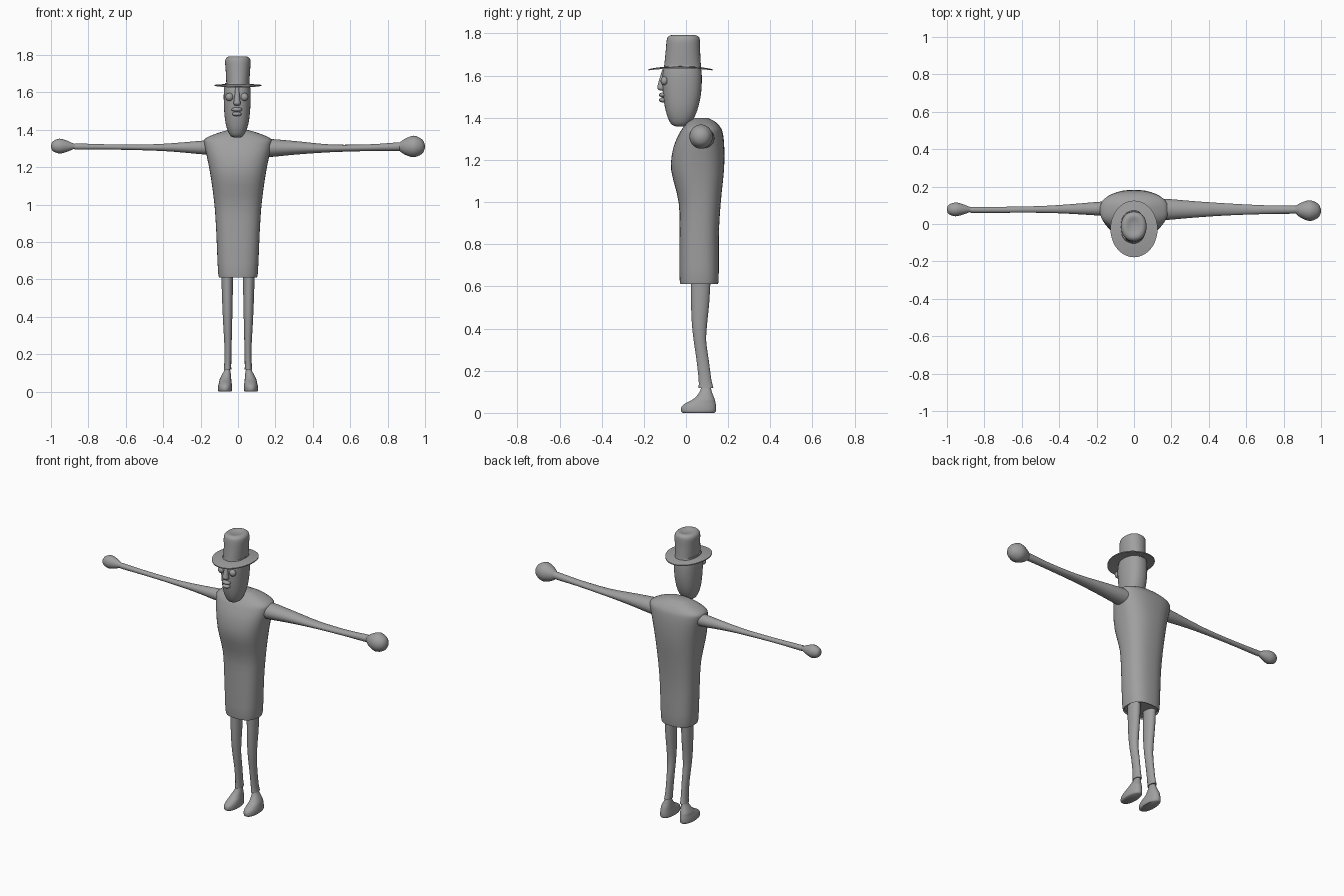
import bpy, bmesh, math
from mathutils import Vector

grey = bpy.data.materials.new("plain grey")
grey.diffuse_color = (0.35, 0.35, 0.35, 1)


def finish(bm, name, angle=50):
    bmesh.ops.recalc_face_normals(bm, faces=bm.faces)
    me = bpy.data.meshes.new(name)
    bm.to_mesh(me)
    bm.free()
    ob = bpy.data.objects.new(name, me)
    bpy.context.collection.objects.link(ob)
    me.materials.append(grey)
    bpy.ops.object.select_all(action='DESELECT')
    ob.select_set(True)
    bpy.context.view_layer.objects.active = ob
    bpy.ops.object.shade_smooth_by_angle(angle=math.radians(angle))
    return ob


def smooth_stations(st, steps):
    """Catmull-Rom between the given cross-sections."""
    out = []
    for i in range(len(st) - 1):
        p = [st[max(i - 1, 0)], st[i], st[i + 1], st[min(i + 2, len(st) - 1)]]
        for k in range(steps):
            t = k / steps
            out.append([0.5 * (2 * b + (c - a) * t + (2 * a - 5 * b + 4 * c - d) * t * t
                               + (3 * b - a - 3 * c + d) * t ** 3)
                        for a, b, c, d in zip(*p)])
    return out + [list(st[-1])]


def loft(name, stations, axis='z', power=2.0, n=32, steps=3, sag=None):
    """Each station: position, lo/hi on first cross axis, lo/hi on second."""
    bm = bmesh.new()
    rings = []
    for t, a0, a1, b0, b1 in smooth_stations(stations, steps):
        ring = []
        for k in range(n):
            ang = 2 * math.pi * k / n
            c, s = math.cos(ang), math.sin(ang)
            c = math.copysign(abs(c) ** (2 / power), c)
            s = math.copysign(abs(s) ** (2 / power), s)
            a = (a0 + a1) / 2 + (a1 - a0) / 2 * c
            b = (b0 + b1) / 2 + (b1 - b0) / 2 * s
            co = Vector((a, b, t)) if axis == 'z' else Vector((t, a, b))
            if sag:
                co.z += sag(co)
            ring.append(bm.verts.new(co))
        rings.append(ring)
    for r, q in zip(rings, rings[1:]):
        for k in range(n):
            j = (k + 1) % n
            bm.faces.new((r[k], r[j], q[j], q[k]))
    bm.faces.new(rings[0])
    bm.faces.new(rings[-1])
    return finish(bm, name)


def blob(name, loc, size, seg=20):
    bm = bmesh.new()
    bmesh.ops.create_uvsphere(bm, u_segments=seg, v_segments=seg // 2 + 2, radius=1)
    for v in bm.verts:
        v.co = Vector([c * s + l for c, s, l in zip(v.co, size, loc)])
    return finish(bm, name, 80)


# long coat with sloping shoulders
loft("coat", [
    (0.620, -.095, .095, -.02, .145), (0.630, -.106, .106, -.030, .155),
    (0.85, -.116, .116, -.031, .156), (1.00, -.126, .126, -.035, .165),
    (1.15, -.146, .146, -.070, .180), (1.25, -.165, .165, -.062, .182),
    (1.32, -.180, .180, -.035, .176), (1.352, -.176, .176, -.015, .165),
    (1.38, -.115, .115, .010, .140), (1.398, -.055, .055, .040, .105)],
    power=2.5, n=40)

# head
loft("head", [
    (1.358, -.020, .008, -.045, -.015), (1.368, -.040, .028, -.068, .012),
    (1.40, -.057, .046, -.086, .038), (1.45, -.069, .059, -.100, .058),
    (1.52, -.075, .066, -.110, .072), (1.60, -.076, .068, -.112, .075),
    (1.65, -.070, .062, -.100, .068)], power=2.3)

# hat crown and thin curved brim
loft("hat_crown", [
    (1.630, -.062, .060, -.106, .074), (1.66, -.063, .061, -.102, .070),
    (1.72, -.066, .065, -.096, .067), (1.765, -.069, .067, -.092, .066),
    (1.784, -.062, .060, -.085, .060), (1.792, -.045, .043, -.066, .042),
    (1.785, -.020, .018, -.035, .015)], power=2.2)
loft("hat_brim", [
    (1.636, -.05, .05, -.085, .045), (1.636, -.09, .09, -.135, .080),
    (1.634, -.126, .126, -.178, .125), (1.640, -.126, .126, -.178, .125),
    (1.643, -.09, .09, -.135, .080), (1.645, -.05, .05, -.085, .045)],
    n=40, steps=1, sag=lambda c: -.009 * ((c.y + .027) / .15) ** 2)

# face: eyes, nose and lips
for side, s in (("left", -1), ("right", 1)):
    blob(side + "_eye", (-.006 + s * .040, -.102, 1.575), (.021, .018, .021))
loft("nose", [
    (1.530, -.018, .008, -.126, -.09), (1.540, -.024, .014, -.136, -.09),
    (1.56, -.021, .011, -.133, -.09), (1.60, -.016, .007, -.121, -.09),
    (1.63, -.015, .006, -.112, -.09)], power=2.6, n=16)
for name, z, w in (("upper_lip", 1.508, .029), ("lower_lip", 1.484, .025)):
    blob(name, (-.006, -.108, z), (w, .020, .012), 16)

# arms, each slightly different in thickness, with rounded hands
loft("left_arm", [
    (-.868, .060, .092, 1.294, 1.327), (-.86, .059, .092, 1.293, 1.327),
    (-.70, .060, .092, 1.294, 1.322), (-.50, .060, .096, 1.290, 1.321),
    (-.35, .055, .105, 1.283, 1.328), (-.18, .045, .119, 1.268, 1.342),
    (-.10, .045, .119, 1.268, 1.342)], axis='x', n=24)
loft("right_arm", [
    (.10, .020, .135, 1.252, 1.352), (.18, .022, .134, 1.255, 1.350),
    (.32, .034, .122, 1.268, 1.338), (.50, .046, .110, 1.280, 1.321),
    (.70, .053, .100, 1.286, 1.322), (.85, .055, .099, 1.287, 1.332),
    (.860, .056, .098, 1.288, 1.331)], axis='x', n=24)
loft("left_hand", [
    (-.999, .070, .085, 1.304, 1.320), (-.990, .052, .103, 1.286, 1.338),
    (-.955, .041, .115, 1.273, 1.352), (-.915, .050, .106, 1.282, 1.342),
    (-.875, .064, .090, 1.298, 1.324), (-.855, .066, .086, 1.301, 1.320)],
    axis='x', n=24)
loft("right_hand", [
    (.845, .060, .094, 1.294, 1.326), (.862, .057, .096, 1.288, 1.330),
    (.890, .035, .112, 1.268, 1.350), (.940, .016, .127, 1.253, 1.368),
    (.985, .034, .108, 1.272, 1.348), (.999, .061, .080, 1.300, 1.320)],
    axis='x', n=24)


def flip(a, b, s):
    return (a, b) if s > 0 else (-b, -a)


# trouser legs and shoes
LEG = [(.118, .036, .076, .060, .130), (.16, .036, .073, .060, .120),
       (.25, .034, .073, .050, .108), (.34, .032, .078, .037, .096),
       (.42, .030, .082, .028, .100), (.52, .028, .086, .024, .110),
       (.66, .026, .090, .022, .118)]
SHOE = [(.000, .036, .102, -.015, .135), (.008, .032, .107, -.023, .142),
        (.030, .032, .106, -.021, .143), (.048, .034, .102, .002, .140),
        (.065, .036, .098, .034, .136), (.090, .038, .086, .058, .126),
        (.118, .042, .072, .072, .118), (.140, .043, .071, .074, .116)]
for side, s in (("left", -1), ("right", 1)):
    loft(side + "_leg", [(z, *flip(a, b, s), c, d) for z, a, b, c, d in LEG], n=24)
    loft(side + "_shoe", [(z, *flip(a, b, s), c, d) for z, a, b, c, d in SHOE], n=28,
         power=2.2)
